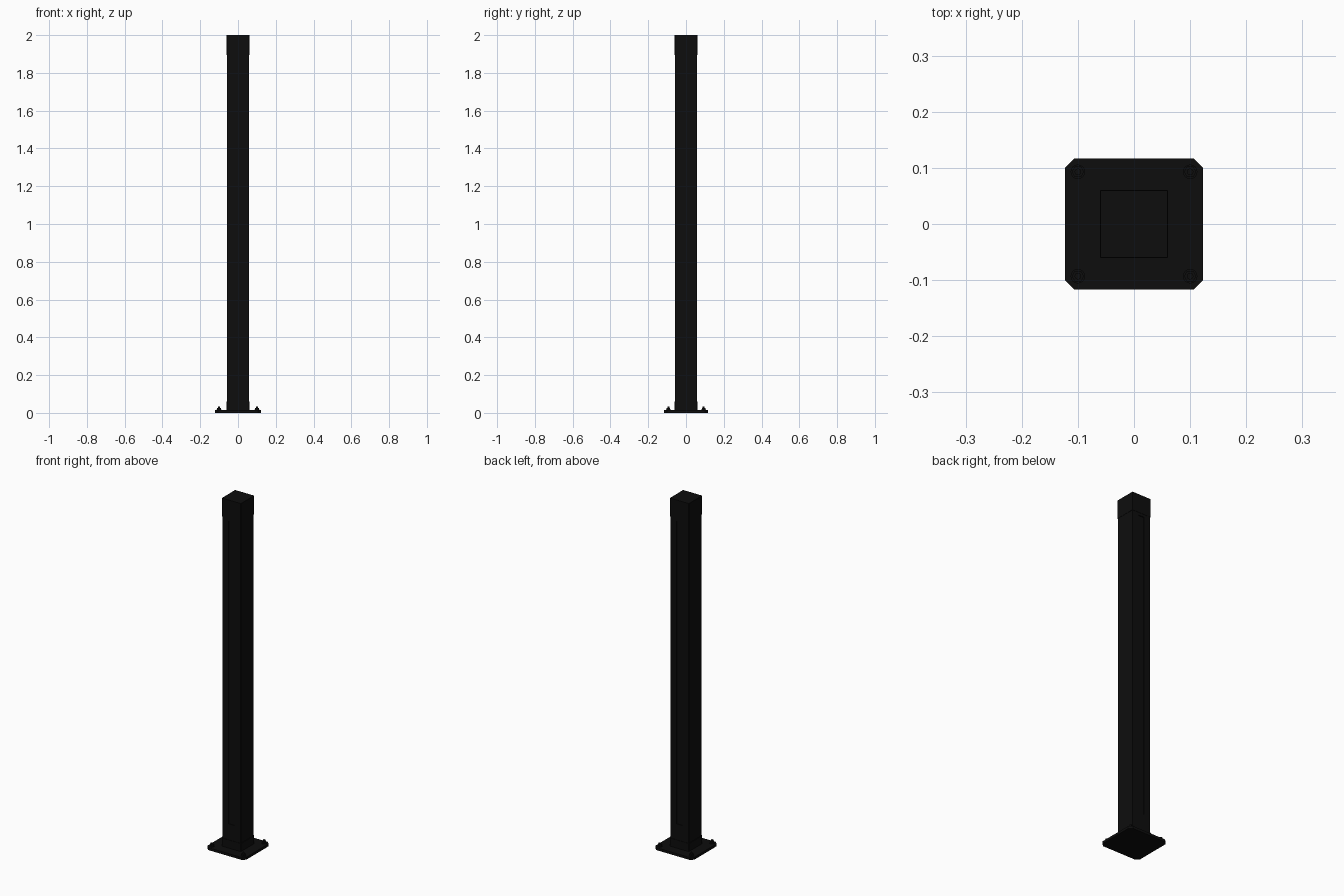
import bpy, bmesh, math

if "Cube" in bpy.data.objects:
    bpy.data.objects.remove(bpy.data.objects["Cube"])

black = bpy.data.materials.new("satin black")
black.diffuse_color = (0.004, 0.004, 0.004, 1)
black.use_nodes = True
black.node_tree.nodes["Principled BSDF"].inputs["Base Color"].default_value = black.diffuse_color


def finish(name, bm):
    bmesh.ops.recalc_face_normals(bm, faces=bm.faces)
    me = bpy.data.meshes.new(name)
    bm.to_mesh(me)
    bm.free()
    me.materials.append(black)
    ob = bpy.data.objects.new(name, me)
    bpy.context.collection.objects.link(ob)
    return ob


def prism(name, pts, z0, z1):
    bm = bmesh.new()
    face = bm.faces.new([bm.verts.new((x, y, z0)) for x, y in pts])
    ext = bmesh.ops.extrude_face_region(bm, geom=[face], use_keep_orig=True)
    for v in ext["geom"]:
        if isinstance(v, bmesh.types.BMVert):
            v.co.z = z1
    return finish(name, bm)


def chamfered(hx, hy, c):
    return [(hx - c, -hy), (hx, -hy + c), (hx, hy - c), (hx - c, hy),
            (-hx + c, hy), (-hx, hy - c), (-hx, -hy + c), (-hx + c, -hy)]


def ngon(cx, cy, r, n):
    return [(cx + r * math.cos(math.tau * i / n), cy + r * math.sin(math.tau * i / n))
            for i in range(n)]


# base plate with cut corners, foot collar and top cap
prism("base_plate", chamfered(0.123, 0.117, 0.017), 0, 0.014)
prism("foot_collar", chamfered(0.061, 0.061, 0.002), 0.014, 0.06)
prism("top_cap", chamfered(0.06, 0.06, 0.001), 1.895, 2.0)

# post with shallow slots in the front and back
post = prism("post", chamfered(0.0585, 0.0585, 0.001), 0.014, 1.9)
bm = bmesh.new()
bm.from_mesh(post.data)
for z in (0.15, 1.88):
    bmesh.ops.bisect_plane(bm, geom=bm.verts[:] + bm.edges[:] + bm.faces[:],
                           plane_co=(0, 0, z), plane_no=(0, 0, 1))
for x in (-0.018, 0.018):
    bmesh.ops.bisect_plane(bm, geom=bm.verts[:] + bm.edges[:] + bm.faces[:],
                           plane_co=(x, 0, 0), plane_no=(1, 0, 0))
slots = []
for f in bm.faces:
    c = f.calc_center_median()
    if abs(f.normal.y) > 0.9 and abs(c.x) < 0.01 and 0.2 < c.z < 1.85:
        slots.append(f)
bmesh.ops.inset_individual(bm, faces=slots, thickness=0.0005, depth=-0.004)
bm.to_mesh(post.data)
bm.free()

# anchor bolts: washer, hex nut and stud at each corner
for sx in (-1, 1):
    for sy in (-1, 1):
        x, y = sx * 0.1, sy * 0.093
        prism("washer", ngon(x, y, 0.013, 16), 0.014, 0.017)
        prism("hex_nut", ngon(x, y, 0.011, 6), 0.017, 0.026)
        prism("stud", ngon(x, y, 0.006, 12), 0.026, 0.034)
